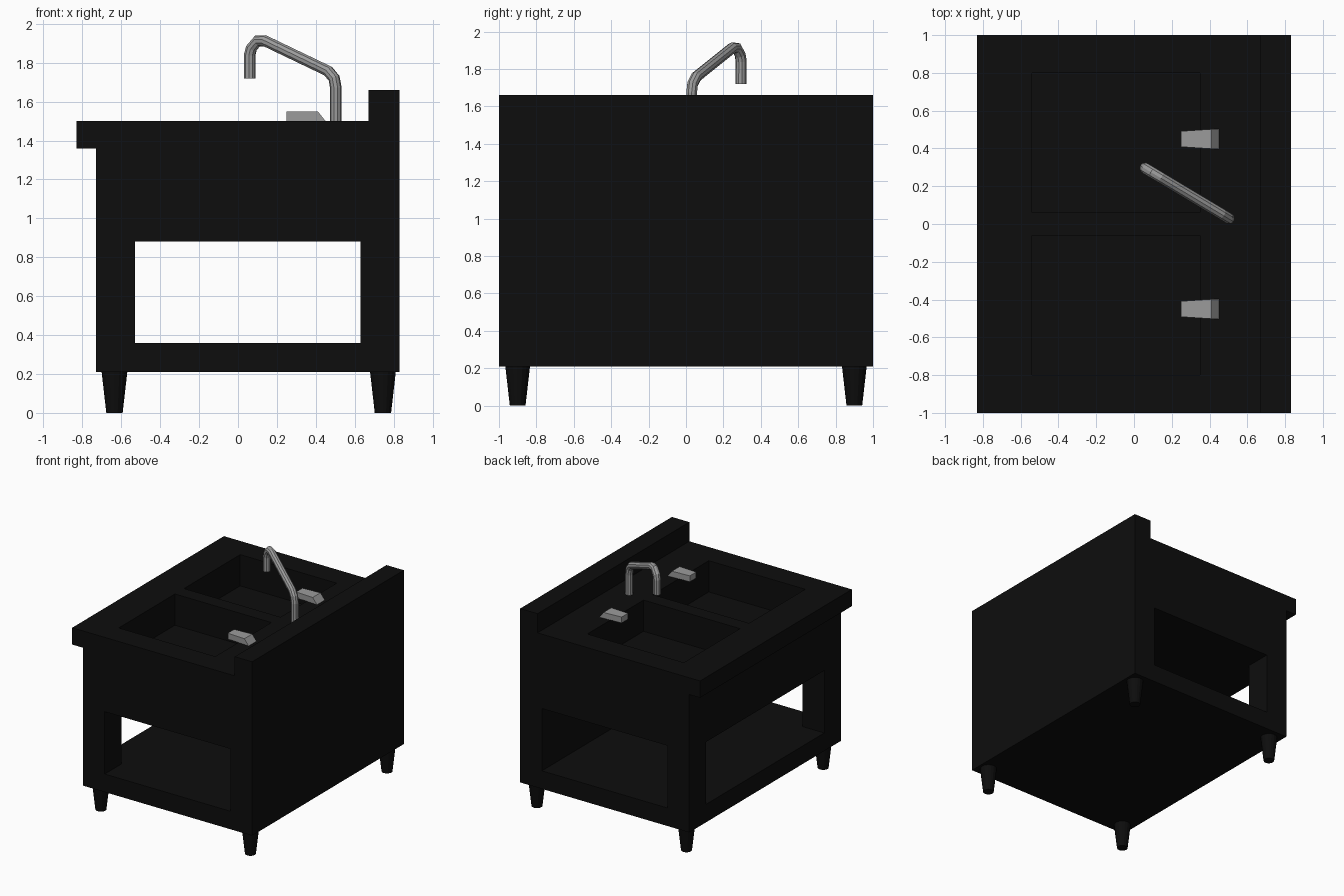
import bpy
import bmesh
from math import pi
from mathutils import Vector

cube = bpy.data.objects.get("Cube")
if cube:
    bpy.data.objects.remove(cube, do_unlink=True)


def material(name, rgb):
    mat = bpy.data.materials.new(name)
    mat.use_nodes = True
    color = (*rgb, 1)
    mat.diffuse_color = color
    mat.node_tree.nodes["Principled BSDF"].inputs["Base Color"].default_value = color
    return mat


black = material("black", (0.004, 0.004, 0.004))
steel = material("steel grey", (0.33, 0.33, 0.33))


def add_object(name, bm, mat):
    bmesh.ops.recalc_face_normals(bm, faces=bm.faces)
    mesh = bpy.data.meshes.new(name)
    bm.to_mesh(mesh)
    bm.free()
    mesh.materials.append(mat)
    obj = bpy.data.objects.new(name, mesh)
    bpy.context.collection.objects.link(obj)
    return obj


def extrude_profile(name, points, y0, y1, mat):
    """Extrude an x-z outline along y."""
    bm = bmesh.new()
    face = bm.faces.new([bm.verts.new((x, y0, z)) for x, z in points])
    moved = bmesh.ops.extrude_face_region(bm, geom=[face])["geom"]
    verts = [v for v in moved if isinstance(v, bmesh.types.BMVert)]
    bmesh.ops.translate(bm, verts=verts, vec=(0, y1 - y0, 0))
    return add_object(name, bm, mat)


def cut_box(target, x0, x1, y0, y1, z0, z1):
    """Subtract a box from the target and discard the cutter."""
    cutter = extrude_profile("cutter", [(x0, z0), (x1, z0), (x1, z1), (x0, z1)], y0, y1, black)
    cutter.hide_render = True
    mod = target.modifiers.new("cut", "BOOLEAN")
    mod.operation = "DIFFERENCE"
    mod.solver = "EXACT"
    mod.object = cutter
    bpy.context.view_layer.objects.active = target
    bpy.ops.object.modifier_apply(modifier=mod.name)
    bpy.data.objects.remove(cutter, do_unlink=True)


# Cabinet with overhanging worktop and raised splashback
cabinet = extrude_profile("sink_cabinet", [
    (-0.73, 0.21), (0.83, 0.21), (0.83, 1.66), (0.67, 1.66),
    (0.67, 1.5), (-0.83, 1.5), (-0.83, 1.36), (-0.73, 1.36)], -1, 1, black)

# Open shelf: through from end to end, and open on the overhang side
cut_box(cabinet, -0.53, 0.63, -1.1, 1.1, 0.36, 0.88)
cut_box(cabinet, -0.9, 0, -0.78, 0.78, 0.36, 0.88)

# Two basins
for y0, y1 in ((-0.8, -0.06), (0.06, 0.8)):
    cut_box(cabinet, -0.54, 0.35, y0, y1, 1.24, 1.7)

# Tapered feet
for x, end in ((-0.635, "outer"), (0.745, "wall")):
    for y, side in ((-0.9, "front"), (0.9, "back")):
        bm = bmesh.new()
        bmesh.ops.create_cone(bm, cap_ends=True, segments=16, radius1=0.042,
                              radius2=0.066, depth=0.21)
        foot = add_object(f"{side}_{end}_foot", bm, black)
        foot.location = (x, y, 0.105)

# Tap handles: wedge-ended blocks, narrower toward the basin
for y, side in ((-0.45, "front"), (0.45, "back")):
    handle = extrude_profile(f"{side}_tap_handle", [
        (0.25, 1.5), (0.45, 1.5), (0.41, 1.55), (0.25, 1.55)], -0.052, 0.052, steel)
    for v in handle.data.vertices:
        if v.co.x < 0.3:
            v.co.y *= 0.8
    handle.location.y = y

# Spout: a tube swept along a bent path, t running from base to outlet
base, outlet = Vector((0.503, 0.03, 0)), Vector((0.06, 0.295, 0))
path = [(0, 1.49), (0, 1.67), (0.02, 1.72), (0.09, 1.757),
        (0.82, 1.912), (0.91, 1.912), (0.98, 1.875), (1, 1.84), (1, 1.72)]
curve = bpy.data.curves.new("spout", "CURVE")
curve.dimensions = "3D"
curve.bevel_depth = 0.03
curve.bevel_resolution = 3
curve.use_fill_caps = True
spline = curve.splines.new("POLY")
spline.points.add(len(path) - 1)
for point, (t, z) in zip(spline.points, path):
    p = base.lerp(outlet, t)
    point.co = (p.x, p.y, z, 1)
spline.use_smooth = False
curve.materials.append(steel)
spout = bpy.data.objects.new("spout", curve)
bpy.context.collection.objects.link(spout)
